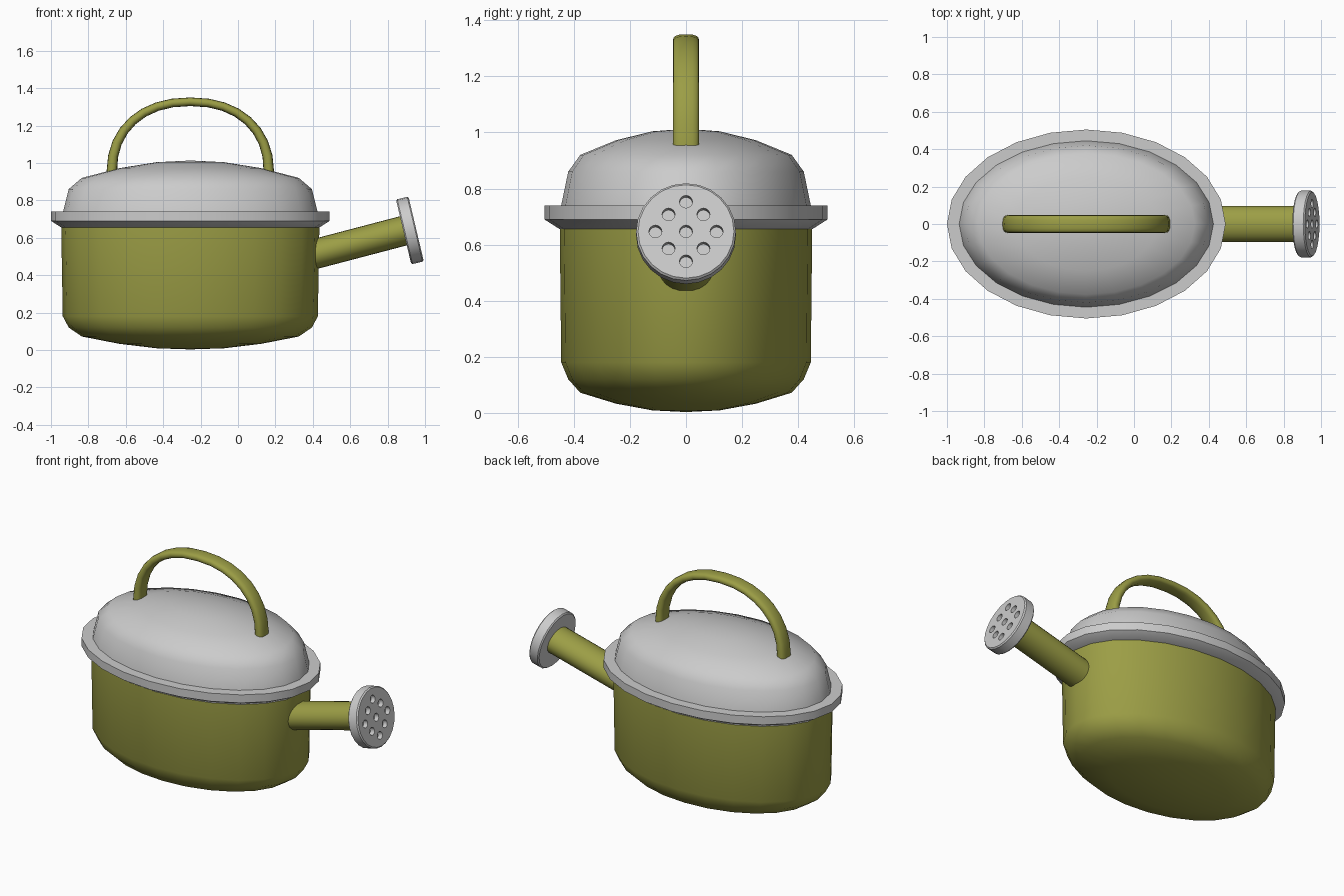
import bpy, bmesh, math
from mathutils import Matrix, Vector

if "Cube" in bpy.data.objects:
    bpy.data.objects.remove(bpy.data.objects["Cube"])

CX = -0.255
olive = bpy.data.materials.new("olive")
olive.diffuse_color = (0.33, 0.34, 0.06, 1)
olive.use_nodes = True
olive.node_tree.nodes["Principled BSDF"].inputs["Base Color"].default_value = olive.diffuse_color


def finish(bm, name, mat=None, angle=35):
    bmesh.ops.recalc_face_normals(bm, faces=bm.faces)
    me = bpy.data.meshes.new(name)
    bm.to_mesh(me)
    bm.free()
    ob = bpy.data.objects.new(name, me)
    bpy.context.collection.objects.link(ob)
    if mat:
        me.materials.append(mat)
    smooth(ob, angle)
    return ob


def smooth(ob, angle):
    bpy.ops.object.select_all(action='DESELECT')
    bpy.context.view_layer.objects.active = ob
    ob.select_set(True)
    bpy.ops.object.shade_smooth_by_angle(angle=math.radians(angle))


def bridge(bm, rings):
    for a, b in zip(rings, rings[1:]):
        n = len(a)
        for i in range(n):
            bm.faces.new((a[i], a[(i + 1) % n], b[(i + 1) % n], b[i]))


def oval_shell(name, profile, pole_z, mat=None, n=24):
    """Stack of ovals (x radius, y radius, z), closed with a pole at the end."""
    bm = bmesh.new()
    rings = [[bm.verts.new((CX + a * math.cos(2 * math.pi * i / n),
                            b * math.sin(2 * math.pi * i / n), z))
              for i in range(n)] for a, b, z in profile]
    bridge(bm, rings)
    pole = bm.verts.new((CX, 0, pole_z))
    for i in range(n):
        bm.faces.new((rings[-1][i], rings[-1][(i + 1) % n], pole))
    return finish(bm, name, mat, 38)


# Tub and lid
oval_shell("body", [(.69, .45, .68), (.69, .45, .65), (.682, .445, .18), (.65, .42, .12),
                    (.58, .377, .072), (.38, .25, .033), (.18, .12, .009)], 0.003, olive)
oval_shell("lid", [(.66, .43, .655), (.69, .45, .655), (.745, .505, .69), (.745, .505, .74),
                   (.68, .445, .74), (.65, .42, .86), (.58, .377, .92),
                   (.38, .25, .972), (.18, .12, 1.004)], 1.013)


def tilt(x, z, degrees):
    """Local z axis turned to point along +x and slightly up."""
    return Matrix.Translation((x, 0, z)) @ Matrix.Rotation(math.radians(90 - degrees), 4, 'Y')


# Spout: oval tube
bm = bmesh.new()
bmesh.ops.create_cone(bm, cap_ends=True, segments=24, radius1=1, radius2=1, depth=.57,
                      matrix=tilt(.625, .569, 14.7) @ Matrix.Diagonal((.08, .097, 1, 1)))
finish(bm, "spout", olive)

# Sprinkler head with bevelled edges
head_frame = tilt(.919, .639, 13.3)
bm = bmesh.new()
bmesh.ops.create_cone(bm, cap_ends=True, segments=24, radius1=.178, radius2=.178, depth=.069)
rim_edges = [e for e in bm.edges if abs(e.verts[0].co.z - e.verts[1].co.z) < 1e-4]
bmesh.ops.bevel(bm, geom=rim_edges, offset=.007, segments=1, affect='EDGES')
bm.transform(head_frame)
head = finish(bm, "sprinkler_head")

# Holes: one in the middle, eight around it
spots = [(0, 0)]
for k in range(8):
    r = .109 if k % 2 == 0 else .088
    spots.append((r * math.cos(k * math.pi / 4), r * math.sin(k * math.pi / 4)))
bm = bmesh.new()
for x, y in spots:
    bmesh.ops.create_cone(bm, cap_ends=True, segments=16, radius1=.023, radius2=.023, depth=.06,
                          matrix=head_frame @ Matrix.Translation((x, y, .035)))
cutter = finish(bm, "hole_cutter")
cutter.hide_render = True
mod = head.modifiers.new("holes", 'BOOLEAN')
mod.object = cutter
mod.operation = 'DIFFERENCE'
mod.solver = 'EXACT'
bpy.context.view_layer.objects.active = head
bpy.ops.object.modifier_apply(modifier="holes")
bpy.data.objects.remove(cutter)
smooth(head, 35)


# Arched handle: rounded strap swept along a squarish arch
def power(v, e):
    return math.copysign(abs(v) ** e, v)


path = [Vector((CX - .42, 0, .92))]
for i in range(17):
    t = math.pi * (1 - i / 16)
    path.append(Vector((CX + .42 * power(math.cos(t), .9), 0,
                        .95 + .377 * power(max(math.sin(t), 0), .9))))
path.append(Vector((CX + .42, 0, .92)))
bm = bmesh.new()
rings = []
for i, p in enumerate(path):
    d = (path[min(i + 1, len(path) - 1)] - path[max(i - 1, 0)]).normalized()
    out = Vector((-d.z, 0, d.x))
    half = .028 - .005 * max(0, (p.z - .95) / .377)
    ring = []
    for k in range(16):
        a = 2 * math.pi * k / 16
        ring.append(bm.verts.new(p + out * half * power(math.cos(a), .75)
                                 + Vector((0, .047 * power(math.sin(a), .75), 0))))
    rings.append(ring)
bridge(bm, rings)
bm.faces.new(rings[0])
bm.faces.new(rings[-1])
finish(bm, "handle", olive, 60)
